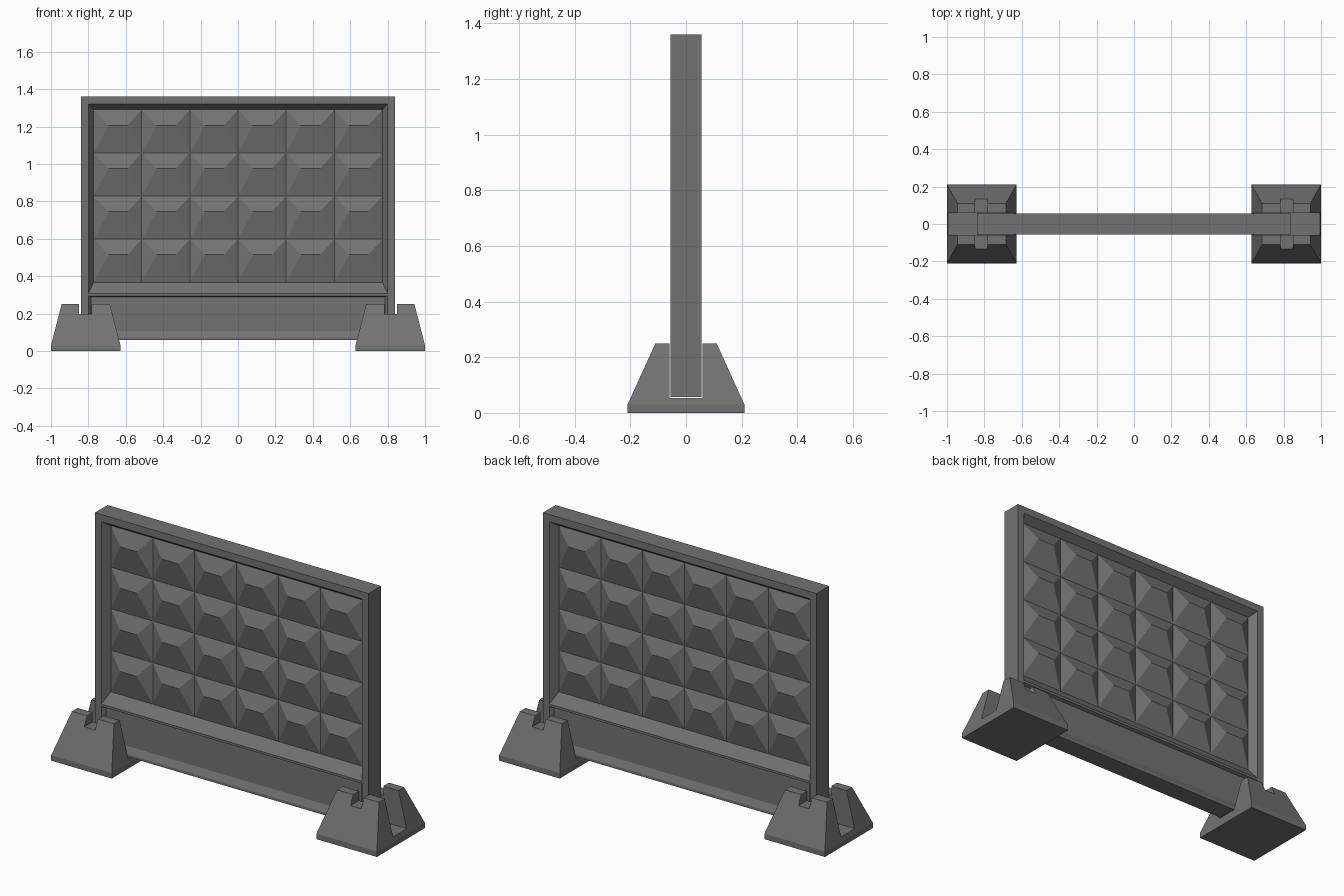
import bpy, bmesh, math
from mathutils import Matrix

if "Cube" in bpy.data.objects:
    bpy.data.objects.remove(bpy.data.objects["Cube"])

grey = bpy.data.materials.new("concrete_grey")
grey.diffuse_color = (0.17, 0.17, 0.17, 1)
grey.use_nodes = True
grey.node_tree.nodes["Principled BSDF"].inputs["Base Color"].default_value = grey.diffuse_color


def make(name, bm):
    me = bpy.data.meshes.new(name)
    bm.to_mesh(me)
    bm.free()
    me.materials.append(grey)
    ob = bpy.data.objects.new(name, me)
    bpy.context.collection.objects.link(ob)
    return ob


# ---- Wall panel: framed slab with two recesses per side ----
W, Z0, Z1, T = 0.84, 0.058, 1.36, 0.055
bm = bmesh.new()


def rect(hw, z0, z1, y):
    # corners in order: bottom left, bottom right, top right, top left
    return [bm.verts.new(p) for p in
            ((-hw, y, z0), (hw, y, z0), (hw, y, z1), (-hw, y, z1))]


def bridge(a, b):
    for i in range(4):
        j = (i + 1) % 4
        bm.faces.new((a[i], a[j], b[j], b[i]))


O = rect(W, Z0, Z1, -T)
U = rect(0.80, 0.308, 1.32, -T)
L = rect(0.80, 0.072, 0.295, -T)
f = bm.faces.new
f((O[3], U[3], U[2], O[2]))                        # top rail
f((L[3], L[2], U[1], U[0]))                        # middle rail
f((O[0], O[1], L[1], L[0]))                        # bottom rail
f((O[0], L[0], L[3], U[0], U[3], O[3]))            # left post
f((O[1], O[2], U[2], U[1], L[2], L[1]))            # right post

# lower shallow recess
low = rect(0.785, 0.108, 0.288, -T + 0.018)
bridge(L, low)
f(low)

# upper recess with sloped border
BASE, RIDGE = -0.012, -0.046
IX, IZ0, IZ1 = 0.772, 0.367, 1.29
bridge(U, rect(IX, IZ0, IZ1, BASE))

# relief of hipped ridges, 6 columns by 4 rows
cw, ch = 2 * IX / 6, (IZ1 - IZ0) / 4
for c in range(6):
    for r in range(4):
        x, z = -IX + c * cw, IZ0 + r * ch
        bl, br, tr, tl, a, b = [
            bm.verts.new((x + u * cw, y, z + v * ch)) for u, v, y in
            ((0, 0, BASE), (1, 0, BASE), (1, 1, BASE), (0, 1, BASE),
             (0.31, 0.64, RIDGE), (0.71, 0.64, RIDGE))]
        f((bl, br, b, a))
        f((br, tr, b))
        f((tr, tl, a, b))
        f((tl, bl, a))

# the back repeats the front
dup = bmesh.ops.duplicate(bm, geom=bm.verts[:] + bm.edges[:] + bm.faces[:])
bmesh.ops.rotate(bm, cent=(0, 0, 0), matrix=Matrix.Rotation(math.pi, 3, 'Z'),
                 verts=[g for g in dup["geom"] if isinstance(g, bmesh.types.BMVert)])
# outer edges of the slab
bridge(rect(W, Z0, Z1, T), rect(W, Z0, Z1, -T))
bmesh.ops.remove_doubles(bm, verts=bm.verts, dist=1e-5)
make("wall_panel", bm)


# ---- Feet: tapered blocks with a slot for the panel and a notch on top ----
def box(name, cx, sx, sy, z0, z1):
    b = bmesh.new()
    bmesh.ops.create_cube(b, size=1, matrix=Matrix.Translation((cx, 0, (z0 + z1) / 2))
                          @ Matrix.Diagonal((sx, sy, z1 - z0, 1)))
    ob = make(name, b)
    ob.hide_render = True
    return ob


def foot(name, s):
    global bm
    bm = bmesh.new()
    cx = 0.814 * s
    rings = [[bm.verts.new((cx + i * hx, j * hy, z))
              for i, j in ((-1, -1), (1, -1), (1, 1), (-1, 1))]
             for hx, hy, z in ((0.186, 0.21, 0), (0.186, 0.21, 0.03), (0.129, 0.11, 0.25))]
    bridge(rings[0], rings[1])
    bridge(rings[1], rings[2])
    bm.faces.new(rings[0][::-1])
    bm.faces.new(rings[2])
    ob = make(name, bm)
    cutters = [box("slot_cutter", cx, 0.6, 0.12, 0.053, 0.4),
               box("notch_cutter", 0.817 * s, 0.066, 0.6, 0.198, 0.4)]
    bpy.context.view_layer.objects.active = ob
    for cut in cutters:
        m = ob.modifiers.new("cut", 'BOOLEAN')
        m.operation, m.solver, m.object = 'DIFFERENCE', 'EXACT', cut
        bpy.ops.object.modifier_apply(modifier=m.name)
        bpy.data.objects.remove(cut)


foot("left_foot", -1)
foot("right_foot", 1)
